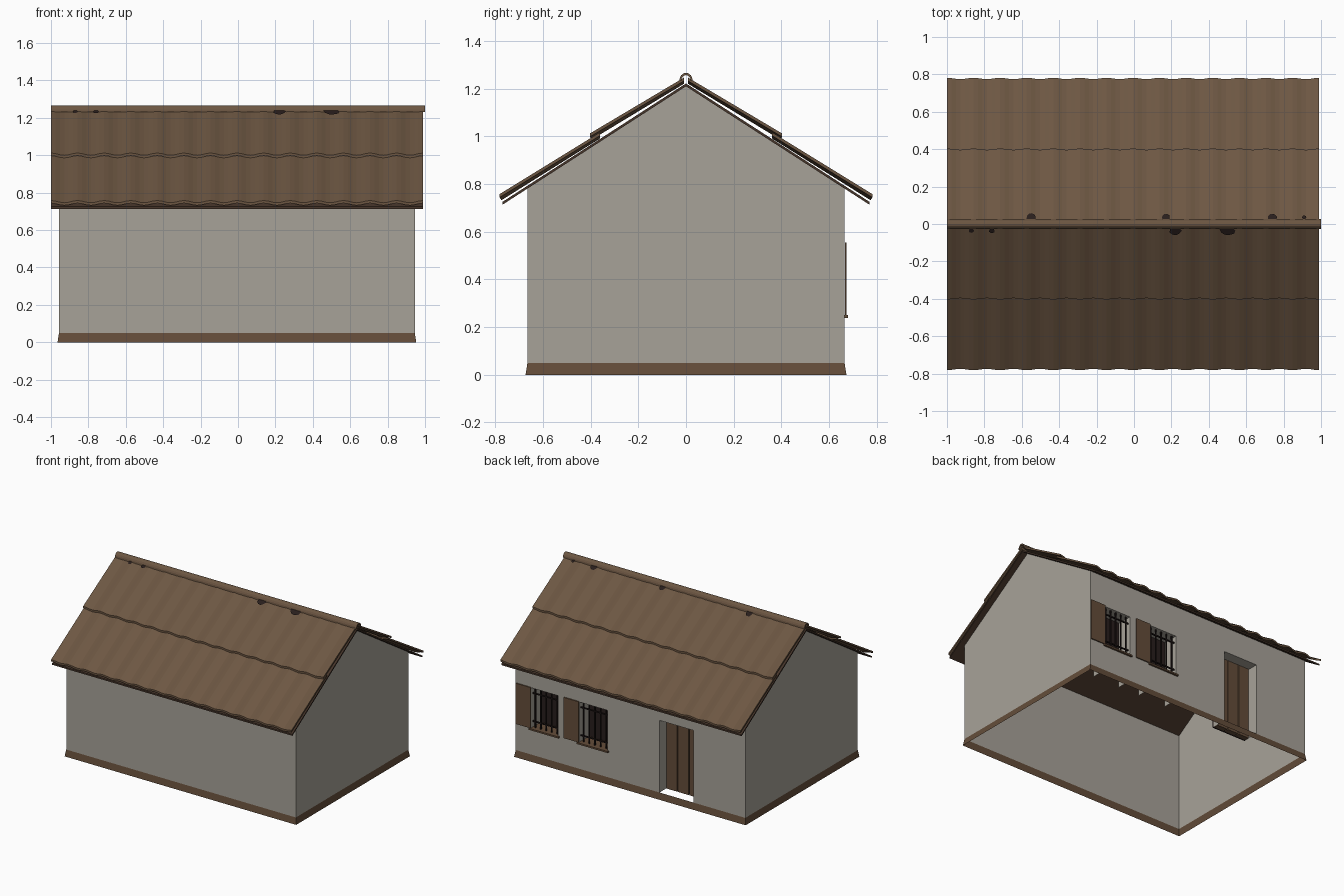
import bpy, bmesh, math, random

if "Cube" in bpy.data.objects:
    bpy.data.objects.remove(bpy.data.objects["Cube"])

random.seed(4)

def mat(name, r, g, b):
    m = bpy.data.materials.new(name)
    m.diffuse_color = tuple((c / 255) ** 2.2 for c in (r, g, b)) + (1,)
    m.use_nodes = True
    m.node_tree.nodes["Principled BSDF"].inputs["Base Color"].default_value = m.diffuse_color
    return m

PLASTER = mat("plaster", 166, 161, 151)
TIMBER = mat("timber", 100, 78, 60)
TILE = mat("roof_tile", 108, 87, 68)
BOARD = mat("dark_board", 72, 56, 46)
DARK = mat("dark_pane", 44, 35, 33)
IRON = mat("iron", 36, 29, 28)

def finish(name, bm, *mats):
    bmesh.ops.remove_doubles(bm, verts=bm.verts, dist=1e-5)
    bmesh.ops.recalc_face_normals(bm, faces=bm.faces)
    me = bpy.data.meshes.new(name)
    bm.to_mesh(me)
    bm.free()
    for m in mats:
        me.materials.append(m)
    ob = bpy.data.objects.new(name, me)
    bpy.context.collection.objects.link(ob)
    return ob

def face(bm, *pts, mi=0):
    f = bm.faces.new([bm.verts.new(p) for p in pts])
    f.material_index = mi

def box(name, x0, x1, y0, y1, z0, z1, m):
    bm = bmesh.new()
    bmesh.ops.create_cube(bm, size=1)
    for v in bm.verts:
        v.co = ((x0, x1)[v.co.x > 0], (y0, y1)[v.co.y > 0], (z0, z1)[v.co.z > 0])
    return finish(name, bm, m)

# Main dimensions
X0, X1, Y, BASE = -0.957, 0.945, 0.665, 0.05
APEX, SLOPE, FLARE = 1.21, 0.64, 0.008
EAVE = APEX - SLOPE * Y
DEPTH = 0.12
WINDOWS = [(0.593, 0.817), (0.186, 0.418)]
DOOR = (-0.528, -0.246)
WZ0, WZ1, DZ1 = 0.25, 0.55, 0.59

def line(y):
    return APEX - SLOPE * abs(y)

# Walls: plain front, two gables and flared skirting
bm = bmesh.new()
face(bm, (X0, -Y, BASE), (X1, -Y, BASE), (X1, -Y, EAVE), (X0, -Y, EAVE))
for x in (X0, X1):
    face(bm, (x, -Y, BASE), (x, Y, BASE), (x, Y, EAVE), (x, 0, APEX), (x, -Y, EAVE))
top = [(X0, -Y), (X1, -Y), (X1, Y), (X0, Y)]
low = [(x + math.copysign(FLARE, x), y + math.copysign(FLARE, y)) for x, y in top]
for i in range(4):
    j = (i + 1) % 4
    face(bm, (*low[i], 0), (*low[j], 0), (*top[j], BASE), (*top[i], BASE), mi=1)

# Back wall: grid of panels with the openings left out
xs = sorted([X0, X1, *DOOR, *WINDOWS[0], *WINDOWS[1]])
zs = [BASE, WZ0, WZ1, DZ1, EAVE]
for a, b in zip(xs, xs[1:]):
    for c, d in zip(zs, zs[1:]):
        in_door = (a, b) == DOOR and d <= DZ1
        in_window = (a, b) in WINDOWS and c == WZ0
        if not (in_door or in_window):
            face(bm, (a, Y, c), (b, Y, c), (b, Y, d), (a, Y, d))

# Reveals of the openings
for (a, b), z1 in [(w, WZ1) for w in WINDOWS] + [(DOOR, DZ1)]:
    yi = Y - DEPTH
    for x in (a, b):
        face(bm, (x, Y, BASE), (x, yi, BASE), (x, yi, z1), (x, Y, z1))
    face(bm, (a, Y, z1), (b, Y, z1), (b, yi, z1), (a, yi, z1))
finish("walls", bm, PLASTER, TIMBER)

# Windows: pane, sill, one open shutter and an iron grille
for n, (a, b) in enumerate(WINDOWS):
    box(f"window_pane_{n}", a, b, Y - DEPTH, Y - DEPTH + 0.005, WZ0, WZ1, DARK)
    box(f"window_sill_{n}", a - 0.012, b + 0.012, Y - DEPTH, Y + 0.014, WZ0 - 0.012, WZ0, TIMBER)
    box(f"shutter_{n}", b, b + 0.124, Y + 0.001, Y + 0.009, WZ0, WZ1 + 0.005, TIMBER)
    for k in range(5):
        x = a + (b - a) * (k + 0.5) / 5
        box(f"grille_bar_{n}_{k}", x - 0.004, x + 0.004, Y - 0.024, Y - 0.016, WZ0, WZ1, IRON)
    for k, z in enumerate((WZ0 + 0.045, WZ1 - 0.045)):
        box(f"grille_rail_{n}_{k}", a, b, Y - 0.025, Y - 0.015, z - 0.004, z + 0.004, IRON)

# Door: three planks on a dark backing
w = (DOOR[1] - DOOR[0]) / 3
for k in range(3):
    x = DOOR[0] + k * w
    box(f"door_plank_{k}", x + 0.004, x + w - 0.004, Y - DEPTH + 0.005, Y - 0.08, BASE, DZ1, TIMBER)
box("door_backing", *DOOR, Y - DEPTH - 0.008, Y - DEPTH + 0.005, BASE, DZ1, DARK)

# Roof: slabs lying along the slope, flat or corrugated
RX0, RX1, WAVES = -1.0, 0.99, 14

def slab(name, s, y0, off0, y1, off1, thick, amp, m):
    bm = bmesh.new()
    n = WAVES * 6 if amp else 1
    rows = []
    for i in range(n + 1):
        x = RX0 + (RX1 - RX0) * i / n
        h = amp * math.cos(2 * math.pi * WAVES * i / n)
        rows.append([bm.verts.new((x, s * (y + k * h * 0.6), line(y) + o + h + t))
                     for y, o, t, k in ((y0, off0, 0, 0), (y1, off1, 0, 1),
                                        (y1, off1, thick, 1), (y0, off0, thick, 0))])
    for p, q in zip(rows, rows[1:]):
        for k in range(4):
            j = (k + 1) % 4
            bm.faces.new((p[k], p[j], q[j], q[k]))
    bm.faces.new(rows[0])
    bm.faces.new(rows[-1])
    return finish(name, bm, m)

for s, side in ((-1, "front"), (1, "back")):
    slab(f"roof_board_{side}", s, 0, 0.0, 0.77, -0.004, 0.012, 0, BOARD)
    slab(f"lower_tiles_{side}", s, 0.36, 0.018, 0.778, 0.026, 0.014, 0.006, TILE)
    slab(f"upper_tiles_{side}", s, 0.008, 0.022, 0.40, 0.038, 0.014, 0.006, TILE)

# Ridge cap: half pipe with thickness
bm = bmesh.new()
N = 8
arc = [(r * math.cos(math.pi * i / N), 1.232 + r * 1.25 * math.sin(math.pi * i / N))
       for r, seq in ((0.028, range(N + 1)), (0.020, range(N, -1, -1))) for i in seq]
ends = [[bm.verts.new((x, y, z)) for y, z in arc] for x in (-1.0, 1.0)]
M = len(arc)
for i in range(M):
    j = (i + 1) % M
    bm.faces.new((ends[0][i], ends[0][j], ends[1][j], ends[1][i]))
for e in ends:
    for i in range(N):
        bm.faces.new((e[i], e[i + 1], e[M - 2 - i], e[M - 1 - i]))
finish("ridge_cap", bm, TILE)

# Dark chipped patches just below the ridge
bm = bmesh.new()
for x, s, r in ((-0.55, 1, 0.028), (0.17, 1, 0.024), (0.74, 1, 0.024), (0.91, 1, 0.012),
                (-0.87, -1, 0.014), (-0.76, -1, 0.016), (0.22, -1, 0.032), (0.5, -1, 0.042)):
    pts = []
    for k in range(9):
        a = 2 * math.pi * k / 9
        q = r * random.uniform(0.8, 1.15)
        y = 0.036 + min(0.024, 0.8 * r) * math.sin(a)
        pts.append((x + q * math.cos(a), s * y, line(y) + 0.046))
    face(bm, *pts)
finish("ridge_patches", bm, DARK)
